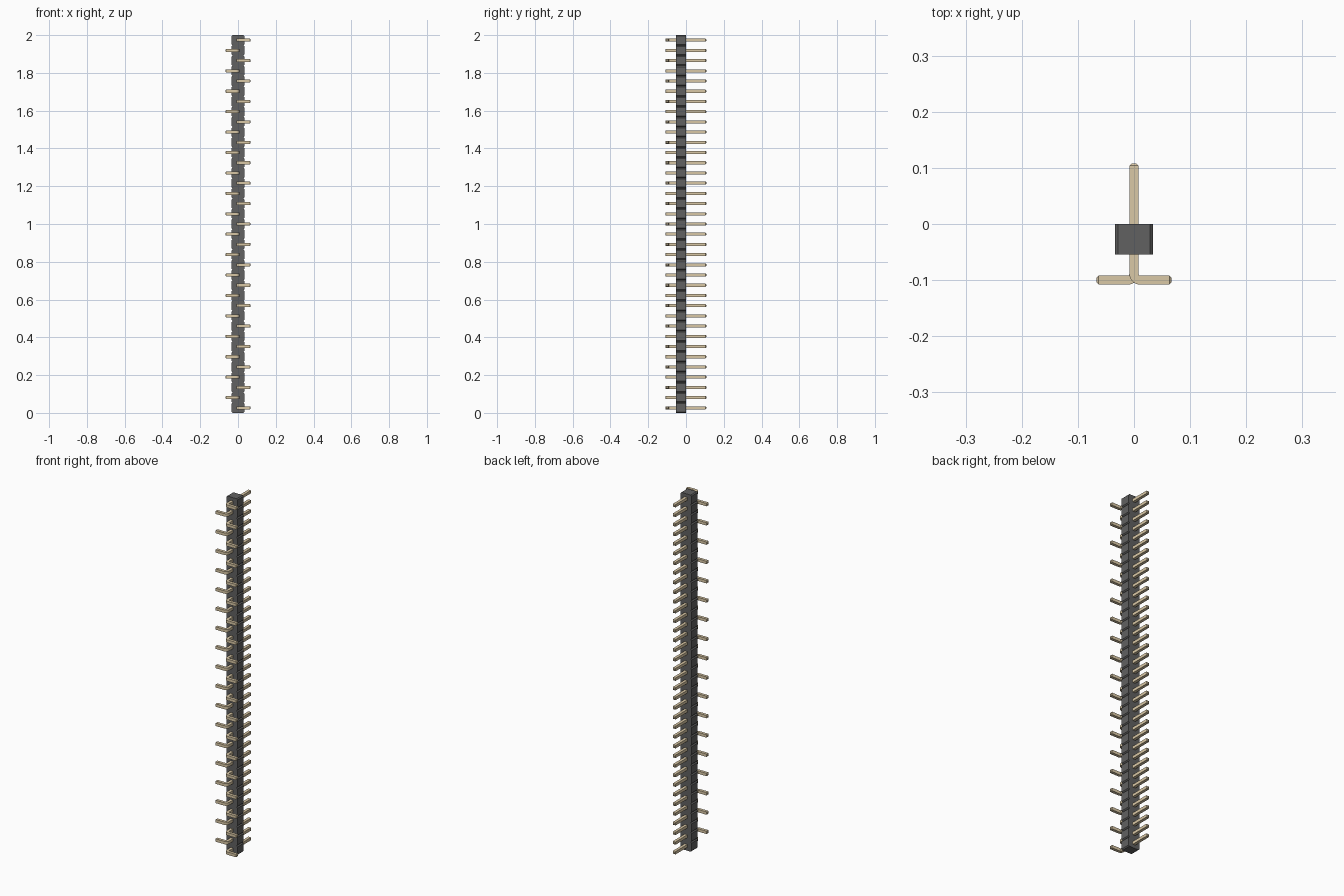
import bpy, bmesh
from math import sin, cos, pi, radians
from mathutils import Vector

if "Cube" in bpy.data.objects:
    bpy.data.objects.remove(bpy.data.objects["Cube"])

COUNT = 37
PITCH = 2 / COUNT
PIN = 0.0162          # square pin thickness
REACH = 0.108         # pin extent along +y and -y
FOOT = 0.067          # foot extent along x


def material(name, rgb):
    m = bpy.data.materials.new(name)
    m.diffuse_color = (*rgb, 1)
    m.use_nodes = True
    m.node_tree.nodes["Principled BSDF"].inputs["Base Color"].default_value = m.diffuse_color
    return m


def loft(name, rings, mat):
    """Skin a stack of four-point rings and cap both ends."""
    bm = bmesh.new()
    loops = [[bm.verts.new(p) for p in ring] for ring in rings]
    for a, b in zip(loops, loops[1:]):
        for i in range(4):
            j = (i + 1) % 4
            bm.faces.new((a[i], a[j], b[j], b[i]))
    bm.faces.new(loops[0])
    bm.faces.new(loops[-1])
    bmesh.ops.recalc_face_normals(bm, faces=bm.faces)
    mesh = bpy.data.meshes.new(name)
    bm.to_mesh(mesh)
    bm.free()
    mesh.materials.append(mat)
    return mesh


def add(name, mesh):
    ob = bpy.data.objects.new(name, mesh)
    bpy.context.collection.objects.link(ob)
    return ob


plastic = material("dark_plastic", (0.12, 0.12, 0.12))
metal = material("pale_gold", (0.70, 0.58, 0.38))

# Housing: a bar with chamfered notches between the pin positions
HALF, DEPTH, CH = 0.0343, 0.054, PITCH / 10


def housing_ring(hx, z):
    return [(-hx, -DEPTH, z), (hx, -DEPTH, z), (hx, 0, z), (-hx, 0, z)]


rings = [housing_ring(HALF - CH, 0)]
for k in range(COUNT):
    z0, z1 = k * PITCH, (k + 1) * PITCH
    rings += [housing_ring(HALF, z0 + CH), housing_ring(HALF, z1 - CH),
              housing_ring(HALF - CH, z1)]
add("housing", loft("housing", rings, plastic))

# Pin: square wire with a bent foot and chamfered tips
h, tip, r_in = PIN / 2, PIN / 4, 0.0027


def pin_ring(centre, side, half):
    c, s, up = Vector(centre), Vector(side) * half, Vector((0, 0, half))
    return [c + s + up, c - s + up, c - s - up, c + s - up]


rings = [pin_ring((0, REACH, 0), (-1, 0, 0), h - tip),
         pin_ring((0, REACH - tip, 0), (-1, 0, 0), h)]
bend = Vector((h + r_in, -REACH + PIN + r_in, 0))
for k in range(9):
    a = pi + k / 8 * pi / 2
    d = Vector((cos(a), sin(a), 0))
    rings.append(pin_ring(bend + d * (r_in + h), d, h))
rings += [pin_ring((FOOT - tip, -REACH + h, 0), (0, -1, 0), h),
          pin_ring((FOOT, -REACH + h, 0), (0, -1, 0), h - tip)]
pin_mesh = loft("pin", rings, metal)

# Row of pins, feet alternating right and left
for k in range(COUNT):
    pin = add(f"pin_{k + 1}", pin_mesh)
    pin.location.z = (k + 0.5) * PITCH
    pin.rotation_euler.y = pi * (k % 2)

# Smooth only the shallow facets of the bend
for ob in bpy.context.collection.objects:
    ob.select_set(ob.name in ("pin_1",))
bpy.context.view_layer.objects.active = bpy.data.objects["pin_1"]
for p in pin_mesh.polygons:
    p.use_smooth = True
pin_mesh.set_sharp_from_angle(angle=radians(25))
